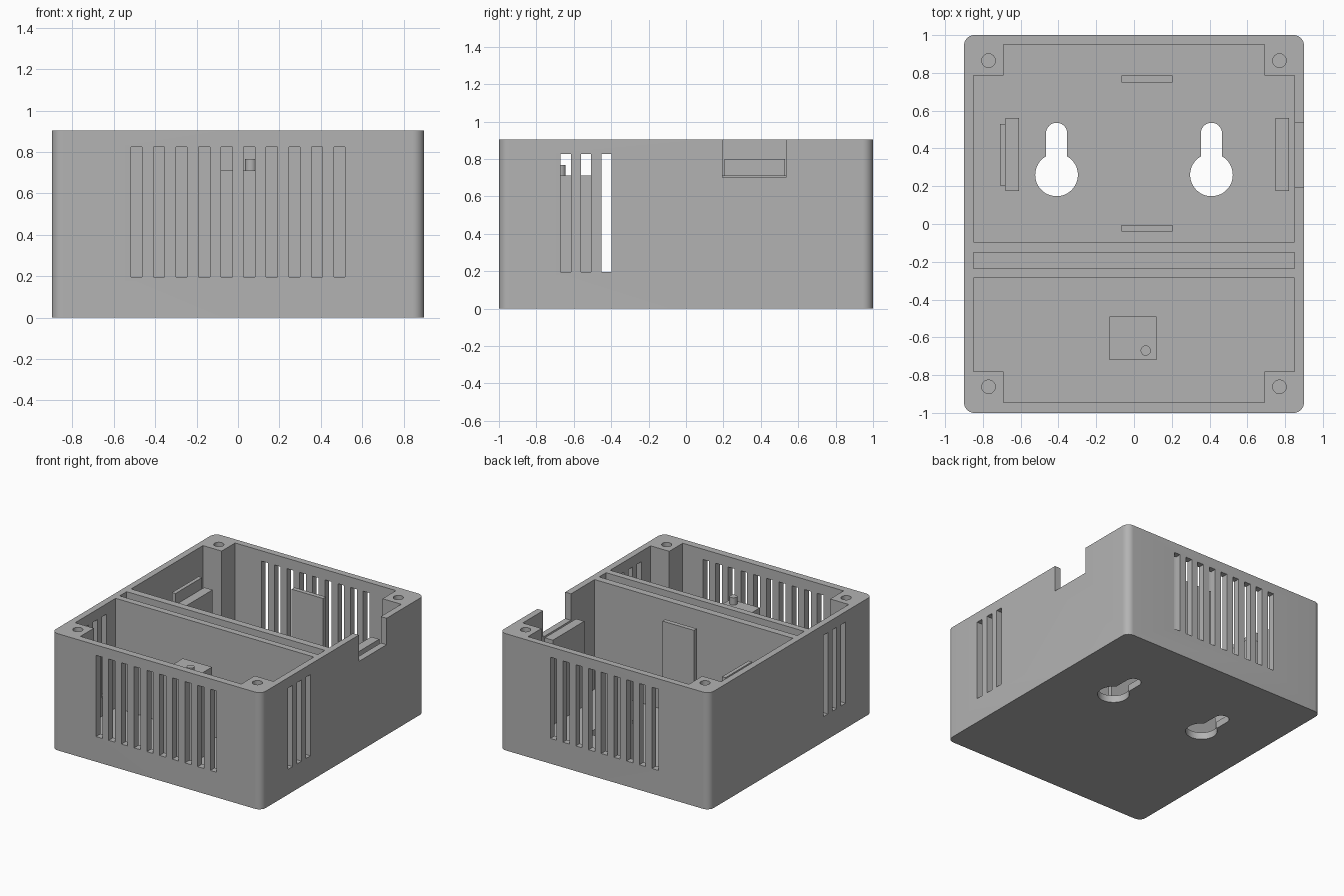
import bpy
import bmesh
from math import cos, sin, pi, radians

if "Cube" in bpy.data.objects:
    bpy.data.objects.remove(bpy.data.objects["Cube"], do_unlink=True)

W, D, H = 0.9, 1.0, 0.905          # half width, half depth, height
FLOOR, INNER, POST = 0.055, 0.85, 0.69
PITCH, SLOT = 0.109, 0.054

grey = bpy.data.materials.new("plain grey plastic")
grey.use_nodes = True
colour = (0.45, 0.45, 0.45, 1)
grey.diffuse_color = colour
grey.node_tree.nodes["Principled BSDF"].inputs["Base Color"].default_value = colour


def arc(cx, cy, r, a0, a1, n):
    """Points along an arc, angles in degrees."""
    angles = [radians(a0 + (a1 - a0) * i / n) for i in range(n + 1)]
    return [(cx + r * cos(a), cy + r * sin(a)) for a in angles]


def prism(name, outline, z0, z1):
    """Extrude a flat outline between two heights."""
    bm = bmesh.new()
    base = bm.faces.new([bm.verts.new((x, y, z0)) for x, y in outline])
    top = bmesh.ops.extrude_face_region(bm, geom=[base])["geom"]
    verts = [v for v in top if isinstance(v, bmesh.types.BMVert)]
    bmesh.ops.translate(bm, verts=verts, vec=(0, 0, z1 - z0))
    bmesh.ops.recalc_face_normals(bm, faces=bm.faces)
    mesh = bpy.data.meshes.new(name)
    bm.to_mesh(mesh)
    bm.free()
    obj = bpy.data.objects.new(name, mesh)
    bpy.context.collection.objects.link(obj)
    mesh.materials.append(grey)
    return obj


def box(name, x0, x1, y0, y1, z0, z1):
    return prism(name, [(x0, y0), (x1, y0), (x1, y1), (x0, y1)], z0, z1)


def disc(cx, cy, r, n=32):
    return arc(cx, cy, r, 0, 360, n)[:-1]


def cut(target, cutter):
    """Subtract the cutter, apply, and discard it."""
    cutter.hide_render = True
    mod = target.modifiers.new("cut", "BOOLEAN")
    mod.operation = "DIFFERENCE"
    mod.solver = "EXACT"
    mod.object = cutter
    bpy.context.view_layer.objects.active = target
    bpy.ops.object.modifier_apply(modifier=mod.name)
    bpy.data.objects.remove(cutter, do_unlink=True)


def chamber(y_in, y_step, y_out):
    """Room outline that narrows between the corner posts."""
    half = [(INNER, y_in), (INNER, y_step), (POST, y_step), (POST, y_out)]
    return half + [(-x, y) for x, y in reversed(half)]


# Outer shell with rounded vertical corners
R = 0.055
outline = []
for i, (sx, sy) in enumerate([(1, 1), (-1, 1), (-1, -1), (1, -1)]):
    outline += arc(sx * (W - R), sy * (D - R), R, 90 * i, 90 * i + 90, 10)
case = prism("case", outline, 0, H)

# Two rooms and the narrow channel between the dividers
cut(case, prism("back_room", chamber(-0.095, 0.785, 0.95), FLOOR, 1))
cut(case, prism("front_room", chamber(-0.285, -0.78, -0.945), FLOOR, 1))
cut(case, box("channel", -INNER, INNER, -0.235, -0.15, FLOOR, 1))

# Vent slots: ten in front, nine behind, three on each side
Z0, Z1 = 0.195, 0.825
for count, y0, y1 in ((10, -1.1, -0.9), (9, 0.9, 1.1)):
    for i in range(count):
        x = (i - (count - 1) / 2) * PITCH
        cut(case, box("vent", x - SLOT / 2, x + SLOT / 2, y0, y1, Z0, Z1))
for i in range(3):
    y = -0.643 + i * PITCH
    for x0, x1 in ((-1, -0.8), (0.8, 1)):
        cut(case, box("vent", x0, x1, y - SLOT / 2, y + SLOT / 2, Z0, Z1))

# Open notch in the left wall
cut(case, box("notch", 0.8, 1, 0.195, 0.535, 0.70, 1))

# Keyhole hangers through the floor
for x in (-0.41, 0.41):
    keyhole = arc(x, 0.26, 0.113, 120, 420, 40) + arc(x, 0.48, 0.056, 0, 180, 16)
    cut(case, prism("keyhole", keyhole, -0.1, 0.2))

# Screw holes in the corner posts
for x in (-0.77, 0.77):
    for y in (-0.862, 0.865):
        cut(case, prism("screw_hole", disc(x, y, 0.036), 0.4, 1))

# Supports standing on the floor
BASE = FLOOR - 0.015
parts = [
    case,
    box("sensor_block", -0.13, 0.12, -0.72, -0.49, BASE, 0.71),
    prism("sensor_pin", disc(0.062, -0.67, 0.027), 0.70, 0.767),
    box("left_rest", 0.75, 0.82, 0.175, 0.56, BASE, 0.712),
    box("right_rest", -0.68, -0.61, 0.175, 0.56, BASE, 0.712),
    box("right_stop", -0.71, -0.68, 0.205, 0.53, BASE, 0.80),
    box("back_stop", -0.065, 0.205, 0.75, 0.785, BASE, 0.79),
    box("middle_stop", -0.065, 0.205, -0.04, -0.005, BASE, 0.79),
]

# Smooth rounded corners, crisp edges elsewhere
bpy.ops.object.select_all(action="DESELECT")
for part in parts:
    part.select_set(True)
bpy.context.view_layer.objects.active = case
bpy.ops.object.shade_smooth_by_angle(angle=radians(30))
